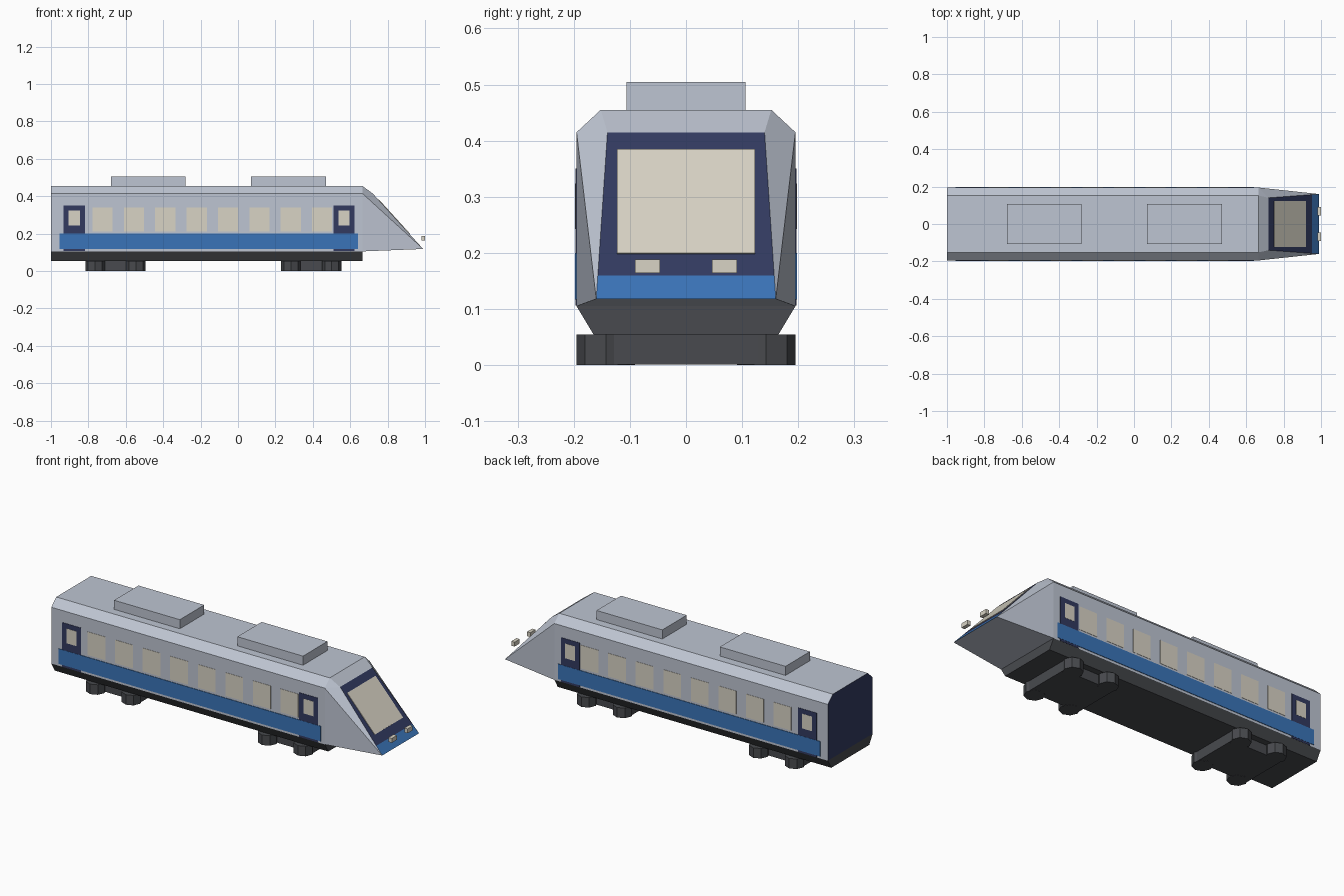
import bpy, bmesh, math
from mathutils import Vector

if "Cube" in bpy.data.objects:
    bpy.data.objects.remove(bpy.data.objects["Cube"])


def material(name, hex_rgb):
    def lin(c):
        c /= 255
        return c / 12.92 if c <= 0.04045 else ((c + 0.055) / 1.055) ** 2.4
    m = bpy.data.materials.new(name)
    m.diffuse_color = (*[lin(int(hex_rgb[i:i + 2], 16)) for i in (0, 2, 4)], 1)
    m.use_nodes = True
    m.node_tree.nodes["Principled BSDF"].inputs["Base Color"].default_value = m.diffuse_color
    return m


GREY = material("silver_grey", "bec5d2")
NAVY = material("navy", "323a60")
BLUE = material("stripe_blue", "3a74b8")
CREAM = material("window_cream", "d8d3c5")
DARK = material("underframe_dark", "484a4e")


def make(name, verts, faces, *mats):
    me = bpy.data.meshes.new(name)
    me.from_pydata(verts, [], faces)
    for m in mats:
        me.materials.append(m)
    bm = bmesh.new()
    bm.from_mesh(me)
    bmesh.ops.recalc_face_normals(bm, faces=bm.faces)
    bm.to_mesh(me)
    bm.free()
    ob = bpy.data.objects.new(name, me)
    bpy.context.collection.objects.link(ob)
    return ob


def prism(name, ring, axis, lo, hi, *mats):
    """Extrude a closed 2D ring along x (ring = y,z) or z (ring = x,y)."""
    n = len(ring)
    put = (lambda p, d: (d, *p)) if axis == "x" else (lambda p, d: (*p, d))
    verts = [put(p, d) for d in (lo, hi) for p in ring]
    faces = [tuple(range(n)), tuple(range(n, 2 * n))]
    faces += [(i, (i + 1) % n, n + (i + 1) % n, n + i) for i in range(n)]
    return make(name, verts, faces, *mats)


def box(name, x0, x1, y0, y1, z0, z1, mat):
    ring = [(x0, y0), (x1, y0), (x1, y1), (x0, y1)]
    return prism(name, ring, "z", z0, z1, mat)


BACK, FRONT = -1.0, 0.665

# Main body with chamfered roof; rear end wall is navy
half = [(0.195, 0.105), (0.195, 0.415), (0.152, 0.455)]
body = prism("body", half + [(-y, z) for y, z in reversed(half)],
             "x", BACK, FRONT, GREY, NAVY)
for p in body.data.polygons:
    if p.normal.x < -0.9:
        p.material_index = 1

# Tapered underframe
prism("underframe", [(-0.195, 0.105), (-0.165, 0.055), (0.165, 0.055), (0.195, 0.105)],
      "x", BACK, FRONT, DARK)

# Sloping nose: five points per side, front face split into navy and blue
T, B = Vector((0.72, 0.14, 0.415)), Vector((0.99, 0.16, 0.118))
SPLIT = 0.16
M = T.lerp(B, (T.z - SPLIT) / (T.z - B.z))
side = [(FRONT, 0.195, 0.105), (FRONT, 0.195, 0.415), (FRONT, 0.152, 0.455),
        tuple(T), tuple(M), tuple(B)]
verts = side + [(x, -y, z) for x, y, z in side]
one = [(0, 1, 5), (1, 3, 4, 5), (1, 2, 3)]
faces = one + [tuple(i + 6 for i in f) for f in one]
faces += [(2, 3, 9, 8), (0, 5, 11, 6), (0, 1, 2, 8, 7, 6),
          (3, 4, 10, 9), (4, 5, 11, 10)]
nose = make("nose", verts, faces, GREY, NAVY, BLUE)
nose.data.polygons[len(faces) - 2].material_index = 1
nose.data.polygons[len(faces) - 1].material_index = 2

# Windscreen plate lying on the slope
slope = Vector((B.x - T.x, 0, B.z - T.z))
nrm = Vector((-slope.z, 0, slope.x)).normalized()


def on_slope(z, y, off):
    p = Vector((T.x, 0, T.z)) + slope * ((T.z - z) / (T.z - B.z)) + nrm * off
    return (p.x, y, p.z)


verts = [on_slope(z, y, o) for o in (-0.002, 0.003)
         for z, y in ((0.383, -0.123), (0.383, 0.123), (0.198, 0.123), (0.198, -0.123))]
make("windscreen", verts, [(0, 1, 2, 3), (4, 5, 6, 7), (0, 1, 5, 4), (1, 2, 6, 5),
                           (2, 3, 7, 6), (3, 0, 4, 7)], CREAM)

# Headlights standing ahead of the slope
for s in (-1, 1):
    y0, y1 = sorted((s * 0.046, s * 0.091))
    box("headlight", 0.98, 1.0, y0, y1, 0.164, 0.188, CREAM)


def side_plate(name, x0, x1, z0, z1, out, mat):
    """Thin plate repeated on both sides of the body."""
    for s in (-1, 1):
        y0, y1 = sorted((s * 0.194, s * (0.195 + out)))
        box(name, x0, x1, y0, y1, z0, z1, mat)


# Lower stripe, passenger windows and doors
side_plate("side_stripe", -0.955, 0.642, 0.117, 0.2, 0.003, BLUE)
for i in range(8):
    c = -0.724 + i * 0.1677
    side_plate("side_window", c - 0.054, c + 0.054, 0.212, 0.34, 0.0015, CREAM)
for c in (-0.876, 0.567):
    side_plate("door", c - 0.057, c + 0.057, 0.106, 0.35, 0.002, NAVY)
    side_plate("door_window", c - 0.03, c + 0.03, 0.243, 0.324, 0.003, CREAM)

# Roof units
for c in (-0.48, 0.27):
    box("roof_unit", c - 0.2, c + 0.2, -0.106, 0.106, 0.455, 0.505, GREY)

# Bogies: a flat frame with four octagonal corner blocks
for c in (-0.655, 0.392):
    box("bogie_frame", c - 0.155, c + 0.155, -0.131, 0.131, 0.001, 0.057, DARK)
    for sx in (-1, 1):
        for sy in (-1, 1):
            ring = [(c + sx * 0.109 + 0.052 * math.cos(k * math.pi / 4),
                     sy * 0.143 + 0.052 * math.sin(k * math.pi / 4)) for k in range(8)]
            prism("bogie_wheel", ring, "z", 0.0, 0.055, DARK)
